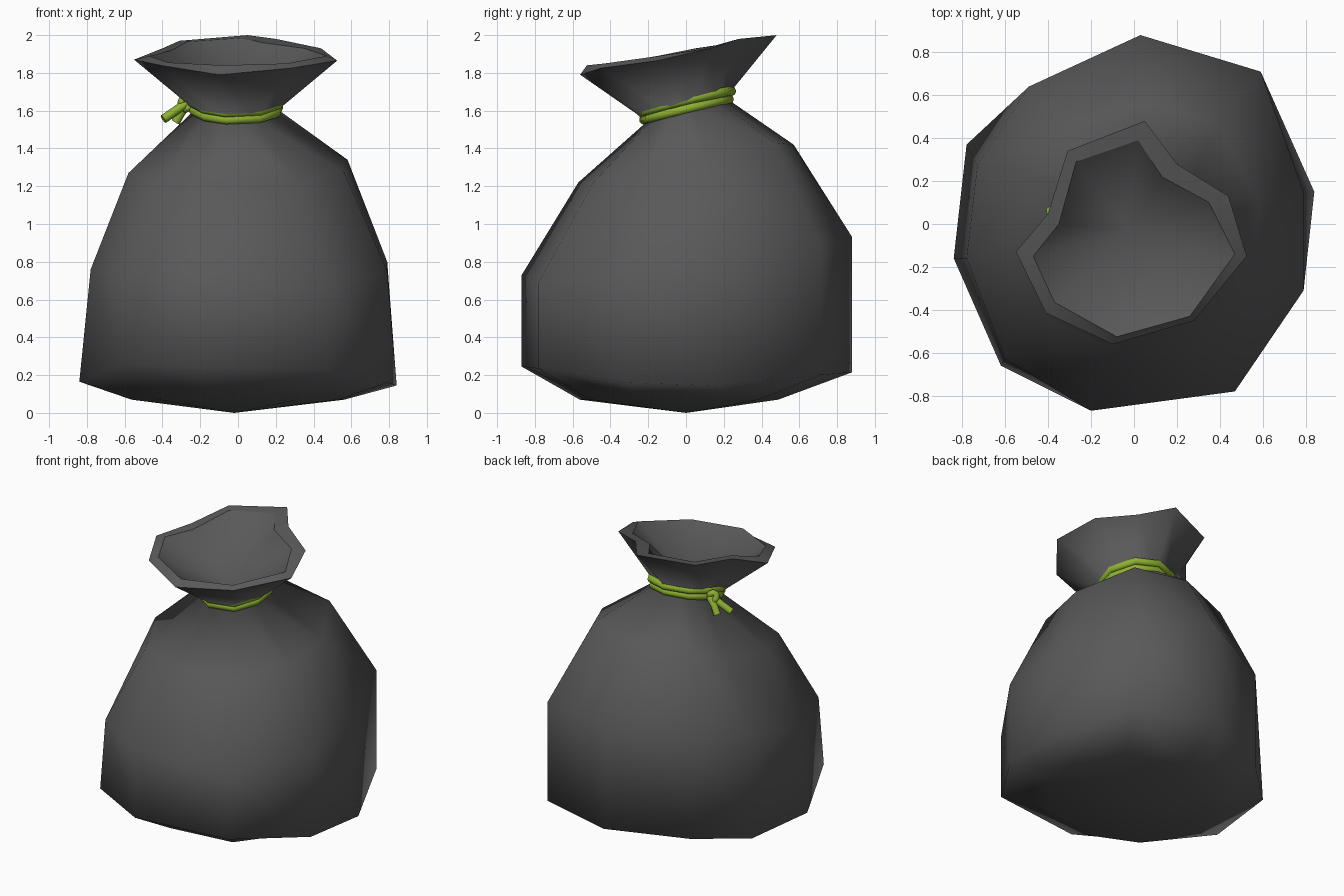
import bpy, bmesh, math
from mathutils import Vector

cube = bpy.data.objects.get("Cube")
if cube:
    bpy.data.objects.remove(cube, do_unlink=True)


def material(name, rgb):
    m = bpy.data.materials.new(name)
    m.use_nodes = True
    m.diffuse_color = (*rgb, 1)
    m.node_tree.nodes["Principled BSDF"].inputs["Base Color"].default_value = (*rgb, 1)
    return m


cloth = material("charcoal cloth", (0.1, 0.1, 0.1))
cord = material("green cord", (0.27, 0.44, 0.03))

# Plan outlines of the sack, from the hem up to the flared mouth and its lip
hem = [(.03, .88), (.59, .71), (.84, .15), (.79, -.31), (.47, -.78),
       (-.2, -.87), (-.62, -.66), (-.84, -.16), (-.78, .37), (-.49, .64)]
belly = [(.03, .88), (.59, .71), (.79, .15), (.79, -.31), (.47, -.78),
         (-.2, -.87), (-.6, -.63), (-.78, -.16), (-.73, .27), (-.49, .64)]
shoulder = [(.03, .57), (.39, .47), (.58, .11), (.56, -.22), (.32, -.49),
            (-.13, -.57), (-.42, -.44), (-.58, -.1), (-.49, .25), (-.37, .43)]
mouth = [(.05, .48), (.2, .28), (.44, .13), (.525, -.15), (.28, -.45),
         (-.1, -.56), (-.41, -.415), (-.55, -.13), (-.4, .05), (-.31, .34)]
lip = [(.02, .39), (.13, .22), (.35, .1), (.47, -.14), (.26, -.43),
       (-.08, -.525), (-.37, -.365), (-.47, -.15), (-.35, 0), (-.27, .29)]

# Heights matching each outline
hem_z = [.215, .2, .145, .16, .235, .245, .26, .165, .17, .19]
belly_z = [.93, .9, .8, .75, .69, .73, .74, .76, .85, .88]
shoulder_z = [1.42, 1.43, 1.34, 1.28, 1.22, 1.22, 1.22, 1.27, 1.31, 1.39]
mouth_z = [2, 1.98, 1.93, 1.865, 1.825, 1.79, 1.84, 1.87, 1.93, 1.97]
lip_z = [1.985, 1.96, 1.93, 1.89, 1.85, 1.84, 1.855, 1.89, 1.92, 1.965]


def lifted(points, heights):
    return [(x, y, z) for (x, y), z in zip(points, heights)]


def round_ring(radius, z, slope, sag=0):
    """Tilted ring round the neck, following the hem's directions."""
    ring = []
    for p in hem:
        d = Vector(p).normalized() * radius
        ring.append((d.x - .01, d.y, z + d.y * slope + sag * d.x ** 2))
    return ring


rings = [
    [(x * .67, y * .6 - .04, .07) for x, y in hem],
    lifted(hem, hem_z),
    lifted(belly, belly_z),
    lifted(shoulder, shoulder_z),
    round_ring(.21, 1.605, .3),
    lifted(mouth, mouth_z),
    lifted(lip, lip_z),
]

# Sack: loft through the rings, closed by a base point and a pocket point
bm = bmesh.new()
loops = [[bm.verts.new(p) for p in ring] for ring in rings]
n = len(hem)
for a, b in zip(loops, loops[1:]):
    for i in range(n):
        j = (i + 1) % n
        bm.faces.new((a[i], a[j], b[j], b[i]))
base = bm.verts.new((-.02, 0, 0))
pocket = bm.verts.new((-.03, -.03, 1.61))
for i in range(n):
    j = (i + 1) % n
    bm.faces.new((base, loops[0][j], loops[0][i]))
    bm.faces.new((pocket, loops[-1][i], loops[-1][j]))
bmesh.ops.recalc_face_normals(bm, faces=bm.faces)
for f in bm.faces:
    f.smooth = True
# Crisp edges on both sides of the lip
for loop in loops[-2:]:
    for i in range(n):
        bm.edges.get((loop[i], loop[(i + 1) % n])).smooth = False
mesh = bpy.data.meshes.new("sack")
bm.to_mesh(mesh)
bm.free()
mesh.materials.append(cloth)
bpy.context.collection.objects.link(bpy.data.objects.new("sack", mesh))


def rope(name, points, closed=False, thickness=.026):
    curve = bpy.data.curves.new(name, "CURVE")
    curve.dimensions = "3D"
    curve.bevel_depth = thickness
    curve.bevel_resolution = 2
    curve.use_fill_caps = True
    s = curve.splines.new("POLY")
    s.points.add(len(points) - 1)
    for sp, p in zip(s.points, points):
        sp.co = (*p, 1)
    s.use_cyclic_u = closed
    s.use_smooth = True
    curve.materials.append(cord)
    bpy.context.collection.objects.link(bpy.data.objects.new(name, curve))


# Tie: two stacked coils round the neck
rope("lower_coil", round_ring(.228, 1.605, .24, .1), True)
rope("upper_coil", round_ring(.24, 1.645, .24, .2), True)

# Knot loop and two hanging tails on the right side
knot = Vector((-.275, .09, 1.64))
rope("knot_loop", [knot + Vector((.025 * math.cos(t), .012 * math.sin(2 * t), .03 * math.sin(t)))
                   for t in (k * math.tau / 8 for k in range(8))], True, .022)
rope("long_tail", [knot + Vector(p) for p in ((.02, 0, .01), (-.04, -.01, -.03), (-.12, -.035, -.085))],
     False, .024)
rope("short_tail", [knot + Vector(p) for p in ((.02, .01, 0), (-.02, .02, -.04), (-.055, .03, -.1))],
     False, .024)
